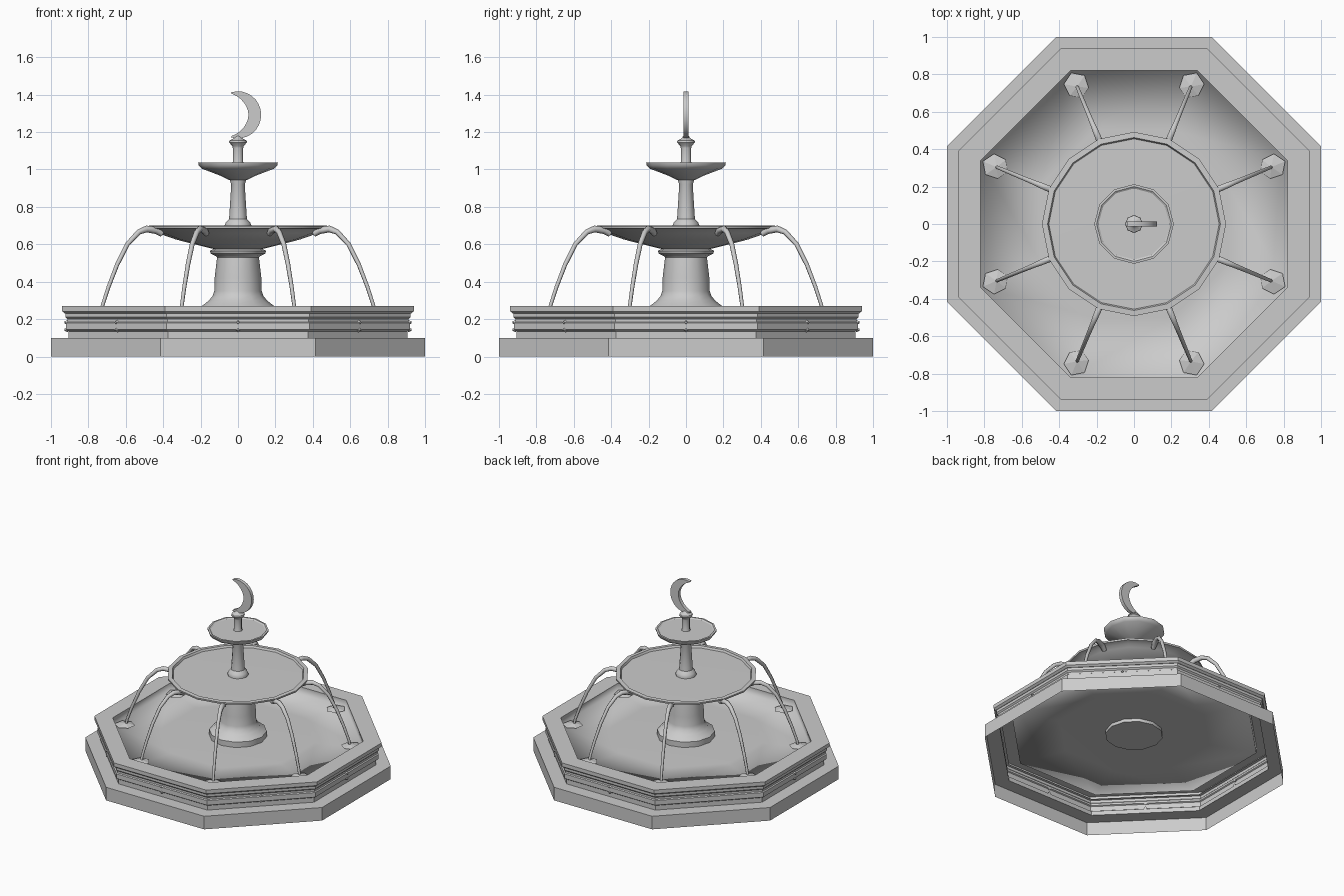
import bpy, bmesh, math
from math import pi, sin, cos

if "Cube" in bpy.data.objects:
    bpy.data.objects.remove(bpy.data.objects["Cube"])

OCT = 1 / cos(pi / 8)  # apothem -> corner radius


def finish(name, bm, smooth=None):
    me = bpy.data.meshes.new(name)
    bm.to_mesh(me)
    bm.free()
    ob = bpy.data.objects.new(name, me)
    bpy.context.collection.objects.link(ob)
    if smooth:
        bpy.ops.object.select_all(action='DESELECT')
        ob.select_set(True)
        bpy.context.view_layer.objects.active = ob
        bpy.ops.object.shade_smooth_by_angle(angle=math.radians(smooth))
    return ob


def lathe(name, profile, sides, phase=0.0, scale=1.0, smooth=None):
    """Revolve (radius, z) points, listed from bottom outside to top inside."""
    bm = bmesh.new()
    rings = []
    for r, z in profile:
        if r == 0:
            rings.append([bm.verts.new((0, 0, z))] * sides)
        else:
            rings.append([bm.verts.new((r * scale * cos(phase + 2 * pi * j / sides),
                                        r * scale * sin(phase + 2 * pi * j / sides), z))
                          for j in range(sides)])
    for a, b in zip(rings, rings[1:]):
        for j in range(sides):
            k = (j + 1) % sides
            vs = list(dict.fromkeys([a[j], a[k], b[k], b[j]]))
            bm.faces.new(vs)
    return finish(name, bm, smooth)


def octagon(name, profile, smooth=None):
    return lathe(name, profile, 8, pi / 8, OCT, smooth)


# Octagonal basin: open-bottomed plinth, moulded wall, coping, water
octagon("plinth", [(1, 0), (1, .1), (.9, .1)])
octagon("basin_wall", [(.905, .1), (.905, .135), (.92, .145), (.92, .18),
                       (.912, .185), (.912, .2), (.922, .21), (.922, .235)])
octagon("coping", [(.9, .23), (.925, .23), (.94, .242), (.94, .27), (.82, .27)])
octagon("water", [(.82, .27), (.82, .215), (.5, .222), (0, .225)], 180)

# Small diamond studs in the middle of each wall face
for i in range(8):
    a = i * pi / 4
    for z in (.143, .182):
        bm = bmesh.new()
        bmesh.ops.create_cone(bm, cap_ends=True, segments=4, radius1=.014, radius2=.006, depth=.02)
        ob = finish("wall_stud", bm)
        ob.location = (.918 * cos(a), .918 * sin(a), z)
        ob.rotation_euler = (0, pi / 2, a)

# Pedestal and lower bowl
lathe("pedestal", [(0, .2), (.2, .2), (.2, .265), (.18, .28), (.155, .3), (.135, .325),
                   (.127, .35), (.125, .42), (.112, .53), (.115, .535), (.145, .55),
                   (.15, .565), (.13, .575), (0, .575)], 12, smooth=35)
lathe("lower_bowl", [(0, .57), (.13, .575), (.2, .592), (.33, .625), (.43, .66), (.45, .678),
                     (.49, .685), (.492, .698), (.462, .7), (.455, .685), (0, .69)],
      16, smooth=35)

# Column, upper bowl and finial stem
lathe("column", [(.072, .68), (.072, .7), (.066, .715), (.048, .735), (.046, .76),
                 (.036, .92), (.045, .945), (.045, .96)], 12, smooth=35)
lathe("upper_bowl", [(0, .94), (.05, .945), (.09, .965), (.195, 1.005), (.21, 1.022),
                     (.213, 1.036), (.2, 1.037), (.19, 1.03), (0, 1.03)], 12, smooth=35)
lathe("finial_stem", [(.034, 1.02), (.028, 1.04), (.028, 1.115), (.03, 1.125), (.048, 1.145),
                      (.046, 1.155), (.025, 1.165), (.014, 1.18), (0, 1.18)], 8, smooth=50)

# Crescent: a strip between two arcs, thick in y
bm = bmesh.new()
N = 16
strip = []
for i in range(N + 1):
    t = i / N
    a = math.radians(-107 + 214 * t)
    b = math.radians(-118 + 236 * t)
    outer = (.124 * cos(a), 1.292 + .126 * sin(a))
    inner = (-.036 + .092 * cos(b) * (1 if cos(b) > 0 else .0), 1.292 + .1205 * sin(a) * (.8 + .2 * abs(2 * t - 1)))
    strip.append([bm.verts.new((p[0], y, p[1])) for y in (-.013, .013) for p in (outer, inner)])
for p, q in zip(strip, strip[1:]):
    for m, n in ((0, 1), (1, 3), (3, 2), (2, 0)):
        bm.faces.new((p[m], p[n], q[n], q[m]))
for s in (strip[0], strip[-1]):
    bm.faces.new((s[0], s[1], s[3], s[2]))
bmesh.ops.recalc_face_normals(bm, faces=bm.faces)
finish("crescent", bm, 35)

# Water jets with nozzles and splash patches, at the eight bowl corners
PATH = [(.44, .655, .016), (.475, .675, .02), (.53, .682, .018), (.575, .665, .015),
        (.64, .6, .013), (.7, .49, .012), (.75, .37, .011), (.785, .27, .01), (.795, .22, .01)]
for i in range(8):
    az = pi / 8 + i * pi / 4
    bm = bmesh.new()
    rings = []
    for k, (r, z, w) in enumerate(PATH):
        p, n = PATH[max(k - 1, 0)], PATH[min(k + 1, len(PATH) - 1)]
        ang = math.atan2(n[1] - p[1], n[0] - p[0])
        ring = []
        for j in range(6):
            u, v = w * cos(j * pi / 3), w * sin(j * pi / 3)
            ring.append(bm.verts.new((r - sin(ang) * u, v, z + cos(ang) * u)))
        rings.append(ring)
    for a, b in zip(rings, rings[1:]):
        for j in range(6):
            k = (j + 1) % 6
            bm.faces.new((a[j], a[k], b[k], b[j]))
    bm.faces.new(rings[0])
    bm.faces.new(rings[-1])
    bmesh.ops.recalc_face_normals(bm, faces=bm.faces)
    finish("water_jet", bm, 65).rotation_euler.z = az

    bm = bmesh.new()
    outline = [(.875, 0), (.835, .06), (.765, .055), (.73, 0), (.765, -.055), (.835, -.06)]
    low = [bm.verts.new((x, y, .226)) for x, y in outline]
    tip = bm.verts.new((.795, 0, .242))
    for j in range(6):
        bm.faces.new((low[j], low[(j + 1) % 6], tip))
    finish("splash", bm).rotation_euler.z = az
